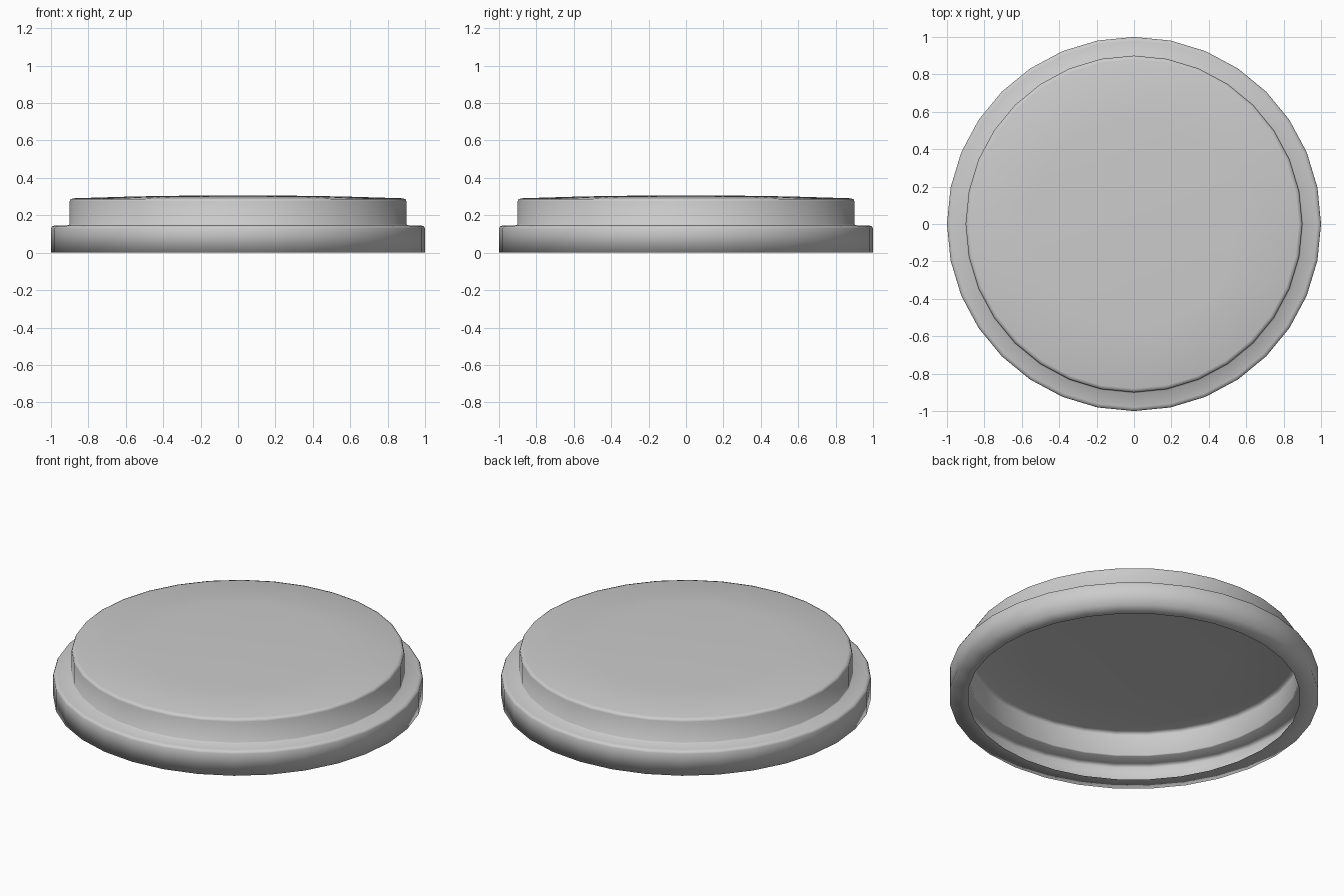
import bpy, bmesh
from math import radians, cos, sin, tau

if "Cube" in bpy.data.objects:
    bpy.data.objects.remove(bpy.data.objects["Cube"])

SIDES = 32

# Lid profile (radius, height): rolled-in lip, rim wall, step, upper wall, slight dome
PROFILE = [
    (0.90, 0.0), (1.0, 0.0),
    (1.0, 0.13), (0.995, 0.14), (0.98, 0.145),
    (0.905, 0.147), (0.90, 0.152),
    (0.90, 0.275), (0.896, 0.286), (0.88, 0.291),
    (0.55, 0.301), (0.22, 0.306),
]

bm = bmesh.new()
rings = [[bm.verts.new((r * cos(tau * i / SIDES), r * sin(tau * i / SIDES), z))
          for i in range(SIDES)] for r, z in PROFILE]

# Thin single-walled shell, open underneath
for low, high in zip(rings, rings[1:]):
    for i in range(SIDES):
        j = (i + 1) % SIDES
        bm.faces.new((low[i], low[j], high[j], high[i]))

# Centre of the top
centre = bm.verts.new((0, 0, 0.307))
for i in range(SIDES):
    bm.faces.new((rings[-1][i], rings[-1][(i + 1) % SIDES], centre))

mesh = bpy.data.meshes.new("lid")
bm.to_mesh(mesh)
bm.free()
lid = bpy.data.objects.new("lid", mesh)
bpy.context.collection.objects.link(lid)

# Soft shading all over, including the rolled bottom edge
bpy.context.view_layer.objects.active = lid
lid.select_set(True)
bpy.ops.object.shade_smooth_by_angle(angle=radians(100))
